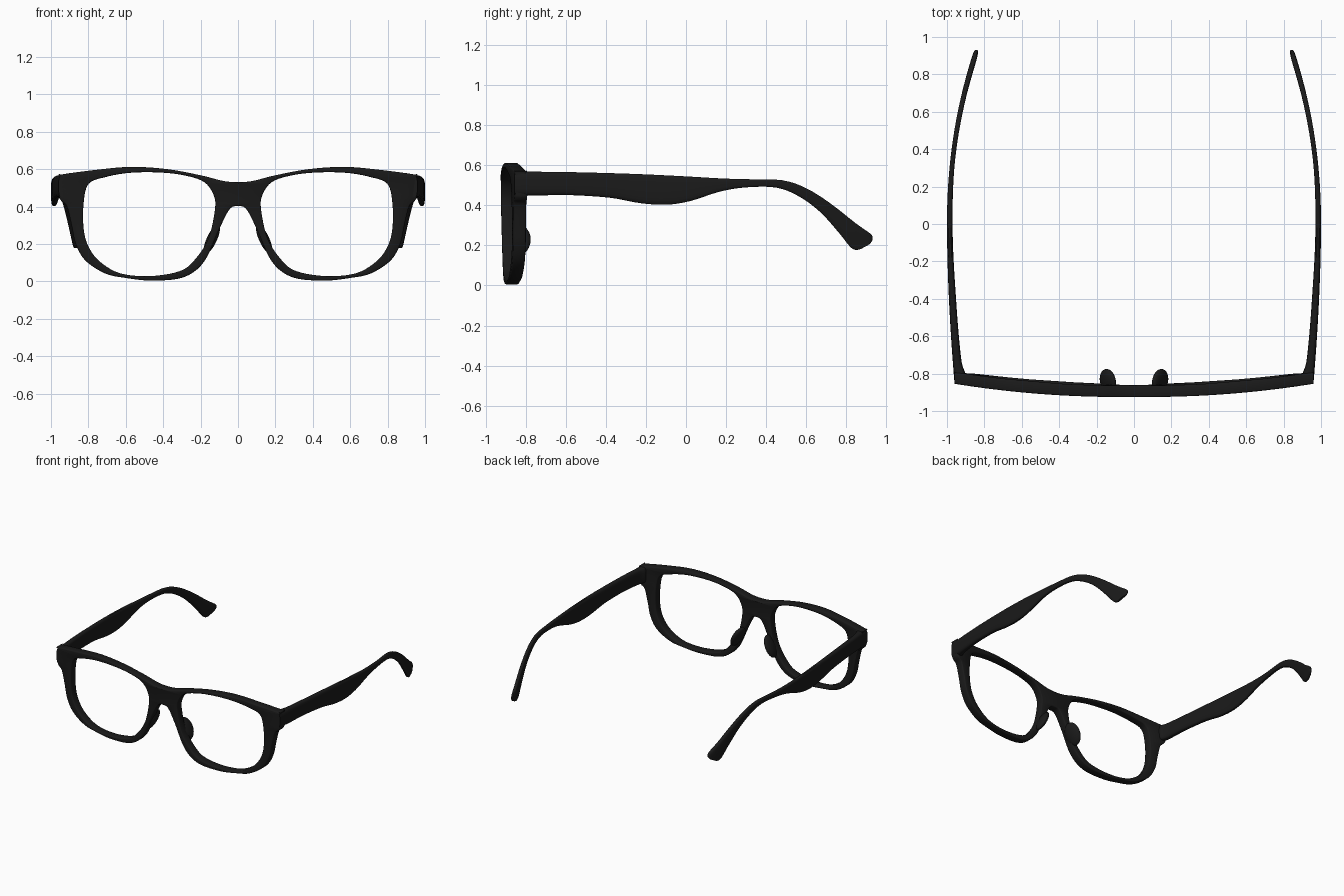
import bpy, bmesh, math
from mathutils import Vector, Matrix
from mathutils.geometry import tessellate_polygon

if "Cube" in bpy.data.objects:
    bpy.data.objects.remove(bpy.data.objects["Cube"])

black = bpy.data.materials.new("matte black plastic")
black.diffuse_color = (0.0105, 0.0105, 0.0105, 1)
black.use_nodes = True
black.node_tree.nodes["Principled BSDF"].inputs["Base Color"].default_value = black.diffuse_color


def smooth_path(pts, steps, closed):
    """Catmull-Rom interpolation through tuples of any length."""
    n, out = len(pts), []
    get = (lambda i: pts[i % n]) if closed else (lambda i: pts[max(0, min(n - 1, i))])
    for i in range(n if closed else n - 1):
        for s in range(steps):
            t = s / steps
            out.append(tuple(
                0.5 * (2 * b + (c - a) * t + (2 * a - 5 * b + 4 * c - d) * t * t
                       + (3 * b - a - 3 * c + d) * t ** 3)
                for a, b, c, d in zip(get(i - 1), get(i), get(i + 1), get(i + 2))))
    if not closed:
        out.append(pts[-1])
    return out


def finish(bm, name, angle):
    bmesh.ops.recalc_face_normals(bm, faces=bm.faces[:])
    me = bpy.data.meshes.new(name)
    bm.to_mesh(me)
    bm.free()
    ob = bpy.data.objects.new(name, me)
    bpy.context.collection.objects.link(ob)
    me.materials.append(black)
    bpy.ops.object.select_all(action='DESELECT')
    bpy.context.view_layer.objects.active = ob
    ob.select_set(True)
    bpy.ops.object.shade_smooth_by_angle(angle=math.radians(angle))


# Front frame: half outline (x, z) and one lens opening, both mirrored
half = [(0, .53), (.08, .537), (.2, .567), (.38, .6), (.57, .612), (.75, .597),
        (.94, .572), (.957, .56), (.957, .46), (.945, .43), (.915, .40), (.89, .3), (.868, .2),
        (.815, .11), (.71, .042), (.6, .018), (.46, .004), (.29, .022), (.18, .107),
        (.1, .28), (.045, .385), (0, .402)]
lens = [(.80, .52), (.71, .557), (.58, .58), (.42, .582), (.285, .566), (.18, .53),
        (.128, .455), (.125, .37), (.16, .225), (.23, .117), (.31, .055), (.47, .028),
        (.63, .043), (.74, .107), (.80, .187), (.825, .28), (.826, .41)]
outline = half + [(-x, z) for x, z in half[-2:0:-1]]
hole = smooth_path(lens, 5, True)
# outline runs clockwise, holes counter-clockwise: material is always on the right
loops = [smooth_path(outline, 5, True), hole, [(-x, z) for x, z in reversed(hole)]]
DEPTH, ROUND = .062, .007
edge = [(ROUND, 0), (.3 * ROUND, .3 * ROUND), (0, ROUND),
        (0, DEPTH - ROUND), (.3 * ROUND, DEPTH - .3 * ROUND), (ROUND, DEPTH)]


def front_y(x, z):
    return -.927 + .072 * (abs(x) / .96) ** 2.1 + .02 * (.6 - z)


def inset(loop, d):
    """Move every point of a loop into the material by d."""
    out = []
    for i, (x, z) in enumerate(loop):
        (ax, az), (bx, bz) = loop[i - 1], loop[(i + 1) % len(loop)]
        t = Vector((bx - ax, bz - az)).normalized()
        out.append((x + t.y * d, z - t.x * d))
    return out


bm = bmesh.new()
front, back, caps = [], [], []
for lp in loops:
    n = len(lp)
    # make sure the outer loop is clockwise and the holes are not
    area = sum(lp[i - 1][0] * lp[i][1] - lp[i][0] * lp[i - 1][1] for i in range(n))
    if (area > 0) == (lp is loops[0]):
        lp = lp[::-1]
    rings = [[bm.verts.new((x, front_y(x, z) + dy, z)) for x, z in inset(lp, d)]
             for d, dy in edge]
    for r, q in zip(rings, rings[1:]):
        for i in range(n):
            bm.faces.new((r[i - 1], r[i], q[i], q[i - 1]))
    front += rings[0]
    back += rings[-1]
    caps.append([Vector((x, z, 0)) for x, z in inset(lp, ROUND)])
for tri in tessellate_polygon(caps):
    bm.faces.new([front[i] for i in tri])
    bm.faces.new([back[i] for i in reversed(tri)])
finish(bm, "front_frame", 50)

# Temples: stations of top (y, z), bottom (y, z) and thickness
stations = [(-.856, .565, -.856, .45, .05), (-.80, .569, -.80, .448, .062),
            (-.74, .568, -.74, .448, .048), (-.58, .566, -.58, .45, .042),
            (-.38, .561, -.38, .437, .038), (-.23, .556, -.23, .41, .034),
            (-.1, .55, -.1, .402, .031), (.03, .543, .02, .42, .03),
            (.18, .534, .17, .468, .028), (.31, .53, .3, .489, .026),
            (.48, .525, .45, .488, .026), (.6, .485, .565, .443, .027),
            (.72, .41, .67, .365, .028), (.845, .312, .76, .265, .03),
            (.905, .27, .805, .208, .03), (.928, .25, .828, .184, .027),
            (.93, .225, .85, .177, .023), (.915, .205, .875, .183, .014)]


def outer_x(y):
    return 1 - (.04 * (y / -.85) ** 1.8 if y < 0 else .145 * (y / .93) ** 2.1)


def temple(side, name):
    bm = bmesh.new()
    rings, n = [], 16
    for yt, zt, yb, zb, th in smooth_path(stations, 4, False):
        ring = []
        for k in range(n):
            a = 2 * math.pi * (k + .5) / n
            c, s = math.cos(a), math.sin(a)
            u = math.copysign(abs(c) ** .55, c)
            v = .5 + .5 * math.copysign(abs(s) ** .55, s)
            y, z = yb + (yt - yb) * v, zb + (zt - zb) * v
            ring.append(bm.verts.new((side * (outer_x(y) - th / 2 + u * th / 2), y, z)))
        rings.append(ring)
    for r, q in zip(rings, rings[1:]):
        for k in range(n):
            j = (k + 1) % n
            bm.faces.new((r[k], r[j], q[j], q[k]))
    bm.faces.new(rings[0])
    bm.faces.new(rings[-1])
    finish(bm, name, 50)


# Nose pads: flattened ellipsoids leaning along the bridge
def nose_pad(side, name):
    bm = bmesh.new()
    m = (Matrix.Translation((side * .14, -.838, .225))
         @ Matrix.Rotation(side * math.radians(-25), 4, 'Y')
         @ Matrix.Rotation(side * math.radians(-8), 4, 'Z')
         @ Matrix.Diagonal((.026, .064, .085, 1)))
    bmesh.ops.create_uvsphere(bm, u_segments=20, v_segments=12, radius=1, matrix=m)
    finish(bm, name, 60)


for side, label in ((1, "right"), (-1, "left")):
    temple(side, "temple_" + label)
    nose_pad(side, "nose_pad_" + label)
